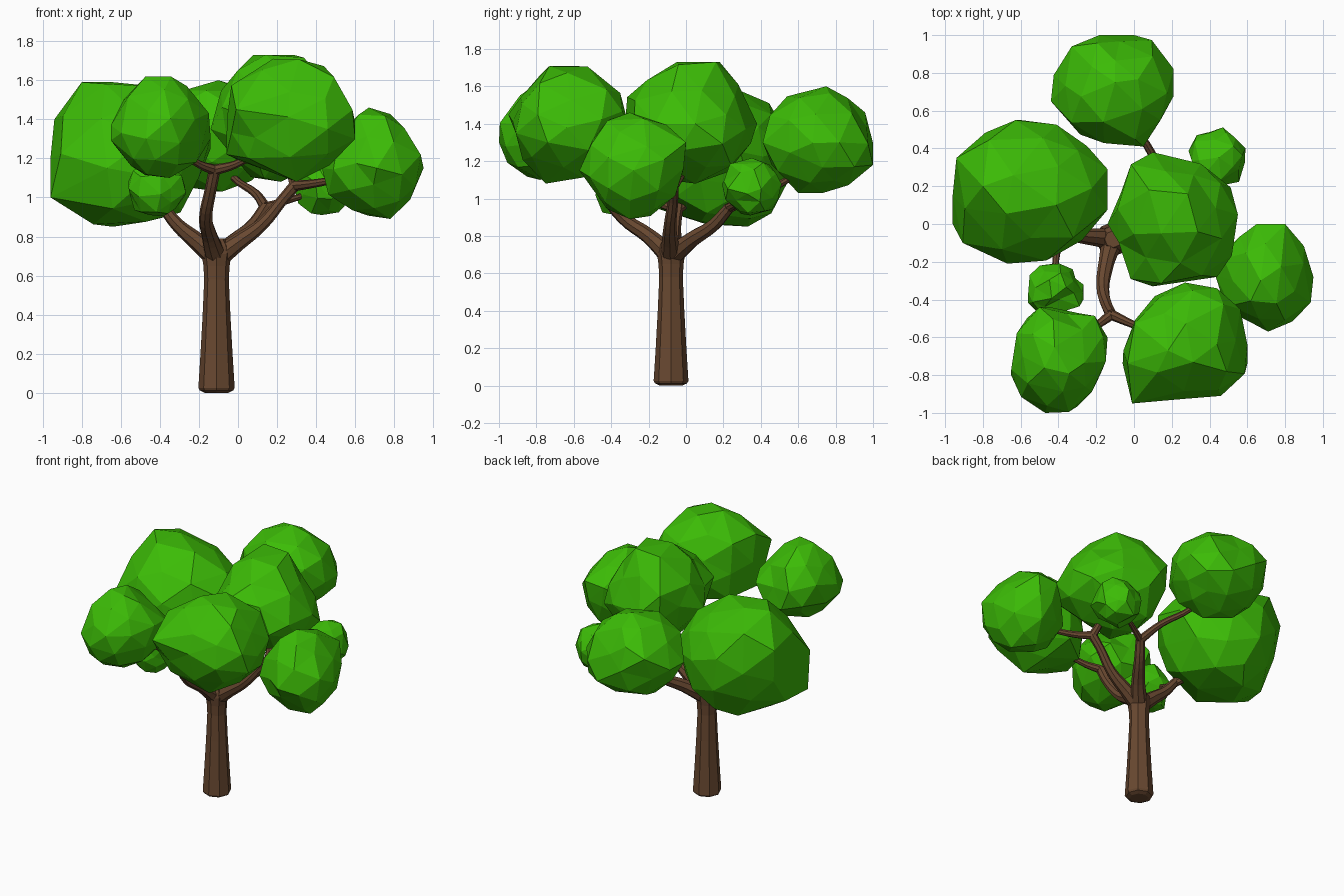
import bpy, bmesh, random
from mathutils import Vector, Euler

if "Cube" in bpy.data.objects:
    bpy.data.objects.remove(bpy.data.objects["Cube"])


def material(name, color):
    m = bpy.data.materials.new(name)
    m.diffuse_color = (*color, 1)
    m.use_nodes = True
    m.node_tree.nodes["Principled BSDF"].inputs["Base Color"].default_value = m.diffuse_color
    return m


BARK = material("bark", (0.14, 0.065, 0.03))
LEAF = material("leaf_green", (0.045, 0.5, 0.002))


def limb(name, points, smooth=True):
    """Tapered eight-sided limb through (x, y, z, radius) points."""
    cu = bpy.data.curves.new(name, 'CURVE')
    cu.dimensions = '3D'
    cu.bevel_depth = 1.0
    cu.bevel_resolution = 2
    cu.use_fill_caps = True
    cu.resolution_u = 4
    if smooth:
        sp = cu.splines.new('BEZIER')
        sp.bezier_points.add(len(points) - 1)
        for bp, p in zip(sp.bezier_points, points):
            bp.co, bp.radius = p[:3], p[3]
            bp.handle_left_type = bp.handle_right_type = 'AUTO'
    else:
        sp = cu.splines.new('POLY')
        sp.points.add(len(points) - 1)
        for pt, p in zip(sp.points, points):
            pt.co, pt.radius = (*p[:3], 1), p[3]
    sp.use_smooth = False
    ob = bpy.data.objects.new(name, cu)
    bpy.context.collection.objects.link(ob)
    cu.materials.append(BARK)
    bpy.ops.object.select_all(action='DESELECT')
    ob.select_set(True)
    bpy.context.view_layer.objects.active = ob
    bpy.ops.object.convert(target='MESH')


def clump(name, tips, seed, jitter=0.1, fill=0.97):
    """Faceted leaf ball spanning the box of its tips, with a corner pulled to each tip."""
    tips = [Vector(t) for t in tips]
    lo = Vector([min(t[i] for t in tips) for i in range(3)])
    hi = Vector([max(t[i] for t in tips) for i in range(3)])
    mid, half = (lo + hi) / 2, (hi - lo) / 2
    rng = random.Random(seed)
    bm = bmesh.new()
    bmesh.ops.create_icosphere(bm, subdivisions=2, radius=1)
    turn = Euler([rng.uniform(0, 6.28) for _ in range(3)]).to_matrix()
    for v in bm.verts:
        shift = Vector([rng.uniform(-jitter, jitter) for _ in range(3)])
        p = turn @ (v.co + shift) * fill
        v.co = Vector([mid[i] + half[i] * p[i] for i in range(3)])
    for t in tips if len(tips) > 2 else []:
        d = (t - mid).normalized()
        near = max(bm.verts, key=lambda v: (v.co - mid).normalized().dot(d))
        move = t - near.co
        near.co = t
        for e in near.link_edges:
            o = e.other_vert(near)
            if o.co not in tips:
                o.co += move * 0.3
    for v in bm.verts:  # stay inside the box
        v.co = Vector([max(lo[i], min(hi[i], v.co[i])) for i in range(3)])
    # merge nearly flat neighbours into larger facets
    bmesh.ops.dissolve_limit(bm, angle_limit=0.14, verts=bm.verts[:], edges=bm.edges[:])
    me = bpy.data.meshes.new(name)
    bm.to_mesh(me)
    bm.free()
    me.materials.append(LEAF)
    bpy.context.collection.objects.link(bpy.data.objects.new(name, me))


# trunk, flaring at the foot and at the fork
X, Y = -0.11, -0.08
limb("trunk", [(X, Y, z, r) for z, r in
               [(0, .06), (.012, .086), (.025, .093), (.2, .082), (.4, .071), (.58, .063),
                (.65, .067), (.71, .076), (.75, .07), (.79, .045)]], smooth=False)

# main branches
FORK = (X, Y, .69, .058)
limb("left_branch", [FORK, (-.21, -.07, .775, .046), (-.31, -.06, .86, .035), (-.39, -.04, .96, .027)])
limb("front_branch", [FORK, (-.145, -.2, .8, .042), (-.165, -.34, .9, .034),
                      (-.14, -.44, 1.04, .03), (-.12, -.48, 1.14, .03)])
limb("right_branch", [FORK, (0, -.085, .77, .044), (.12, -.085, .86, .033),
                      (.23, -.07, .99, .028), (.29, -.07, 1.06, .03)])
limb("back_branch", [FORK, (-.01, .03, .78, .044), (.08, .15, .86, .035), (.14, .23, .95, .03)])

# twigs reaching into the leaf clumps
twigs = {
    "left_twig": [(-.38, -.045, .94, .027), (-.45, .03, 1.0, .022), (-.53, .12, 1.1, .017)],
    "left_front_twig": [(-.38, -.045, .94, .025), (-.41, -.16, .98, .019), (-.42, -.3, 1.04, .014)],
    "front_left_twig": [(-.12, -.48, 1.14, .028), (-.2, -.54, 1.17, .02), (-.35, -.65, 1.27, .015)],
    "front_right_twig": [(-.12, -.48, 1.14, .028), (-.01, -.53, 1.17, .02), (.17, -.6, 1.27, .015)],
    "right_twig": [(.29, -.07, 1.06, .028), (.38, -.15, 1.07, .022), (.55, -.25, 1.1, .016)],
    "centre_twig": [(.29, -.07, 1.06, .028), (.27, -.02, 1.14, .022), (.25, .02, 1.25, .016)],
    "back_twig": [(.14, .23, .95, .028), (.09, .38, 1.02, .022), (-.02, .54, 1.1, .018), (-.08, .65, 1.2, .014)],
    "back_right_twig": [(.14, .23, .95, .025), (.24, .28, .98, .018), (.4, .35, 1.03, .013)],
}
for name, pts in twigs.items():
    limb(name, pts)

# leaf clumps, each given by its outermost tips (left, right, front, back, bottom, top)
clump("left_leaves", [(-.96, 0, 1.0), (-.14, .29, 1.25), (-.67, -.21, 1.15), (-.6, .55, 1.1),
                      (-.64, .33, .85), (-.8, .2, 1.59), (-.94, .35, 1.4)], 3, .08)
clump("back_leaves", [(-.44, .65, 1.3), (.21, .82, 1.3), (.05, .41, 1.3), (0, 1.0, 1.18),
                      (-.08, .6, 1.03), (-.1, .75, 1.6), (-.33, .94, 1.4)], 4, .07)
clump("centre_leaves", [(-.14, 0, 1.35), (.55, .05, 1.4), (.1, -.33, 1.35), (.1, .38, 1.4),
                        (.22, .05, 1.08), (.08, .18, 1.73), (.44, -.28, 1.35)], 5, .08)
clump("right_leaves", [(.43, -.27, 1.15), (.95, -.28, 1.15), (.71, -.57, 1.15), (.8, 0, 1.3),
                       (.78, -.3, .89), (.67, -.3, 1.46)], 6, .08)
clump("front_right_leaves", [(-.06, -.74, 1.22), (.6, -.74, 1.3), (-.01, -.95, 1.45), (.27, -.31, 1.4),
                             (.3, -.75, 1.08), (.18, -.67, 1.71), (.46, -.91, 1.35)], 7, .1)
clump("front_left_leaves", [(-.65, -.77, 1.37), (-.14, -.6, 1.3), (-.47, -1.0, 1.3), (-.5, -.44, 1.4),
                            (-.35, -.78, 1.1), (-.42, -.65, 1.62)], 8, .1)
# two small clumps given by opposite corners
clump("left_front_leaves", [(-.56, -.49, .90), (-.26, -.21, 1.20)], 9, .16)
clump("back_right_leaves", [(.28, .19, .91), (.59, .52, 1.22)], 10, .16)
